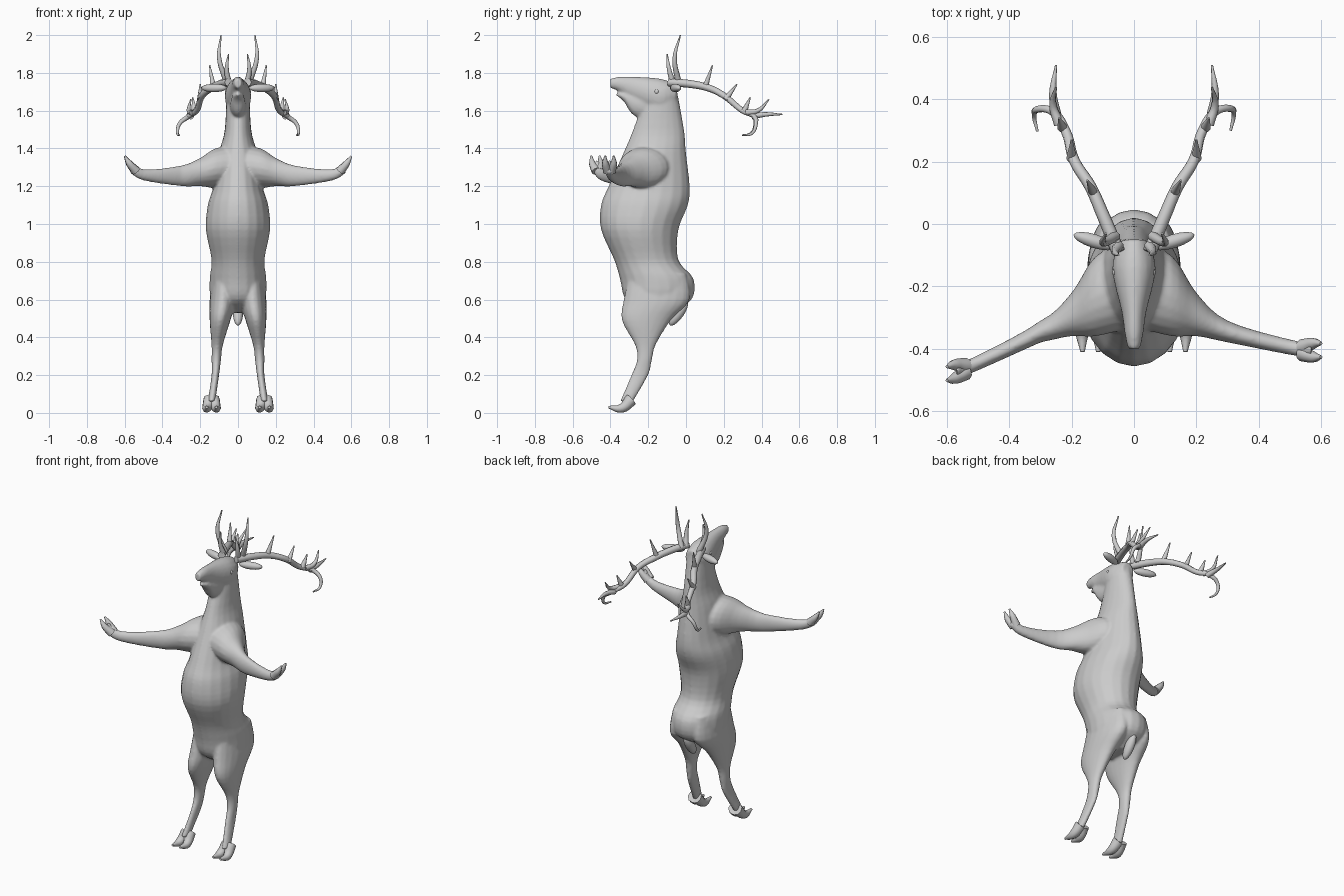
import bpy
import bmesh
from math import cos, sin, sqrt, tau
from mathutils import Vector

cube = bpy.data.objects.get("Cube")
if cube:
    bpy.data.objects.remove(cube, do_unlink=True)

grey = bpy.data.materials.new("plain_grey")
grey.use_nodes = True
grey.diffuse_color = (.6, .6, .6, 1)
grey.node_tree.nodes["Principled BSDF"].inputs["Base Color"].default_value = grey.diffuse_color


def place(point, side):
    """Mirror a point to its side; the right foreleg also reaches further forward."""
    x, y, z = point
    if side < 0:
        y -= max(0, x - .3) / 4
    return Vector((x * side, y, z))


def catmull_rom(before, start, end, after, t):
    """Smooth value between start and end."""
    slope_in = (end - before) / 2
    slope_out = (after - start) / 2
    bend = 3 * (end - start) - 2 * slope_in - slope_out
    twist = slope_in + slope_out - 2 * (end - start)
    return start + t * (slope_in + t * (bend + t * twist))


def refine(rows, steps=4):
    """Add smoothly interpolated cross-sections between the given rows."""
    padded = [rows[0], *rows, rows[-1]]
    result = []
    for group in zip(padded, padded[1:], padded[2:], padded[3:]):
        for step in range(steps):
            result.append([catmull_rom(*values, step / steps) for values in zip(*group)])
    return result + [rows[-1]]


def loft(bm, axis, rows, side=1, sides=20):
    """Rows hold position along the axis, then low and high limits of the other two axes."""
    first, second = [i for i in range(3) if i != axis]
    rings = []
    for position, left, right, low, high in refine(rows):
        ring = []
        for i in range(sides):
            angle = tau * i / sides
            point = Vector()
            point[axis] = position
            point[first] = (left + right + (right - left) * cos(angle)) / 2
            point[second] = (low + high + (high - low) * sin(angle)) / 2
            ring.append(bm.verts.new(place(point, side)))
        rings.append(ring)
    for lower, upper in zip(rings, rings[1:]):
        for i in range(sides):
            j = (i + 1) % sides
            bm.faces.new((lower[i], lower[j], upper[j], upper[i]))
    bm.faces.new(rings[0])
    bm.faces.new(rings[-1])


def finish(bm, name):
    """Turn the bmesh into a smooth grey object."""
    bmesh.ops.recalc_face_normals(bm, faces=bm.faces)
    for face in bm.faces:
        face.smooth = True
    mesh = bpy.data.meshes.new(name)
    bm.to_mesh(mesh)
    bm.free()
    mesh.materials.append(grey)
    obj = bpy.data.objects.new(name, mesh)
    bpy.context.collection.objects.link(obj)
    return obj


def ellipsoid(name, centre, size, side):
    """Smooth egg shape with the given half sizes."""
    bm = bmesh.new()
    bmesh.ops.create_uvsphere(bm, u_segments=16, v_segments=10, radius=1)
    bmesh.ops.scale(bm, verts=bm.verts, vec=size)
    bmesh.ops.translate(bm, verts=bm.verts, vec=place(centre, side))
    return finish(bm, name)


def horn(name, radius, points, side):
    """Curved tube that narrows to a blunt tip."""
    curve = bpy.data.curves.new(name, "CURVE")
    curve.dimensions = "3D"
    curve.bevel_depth = radius
    curve.bevel_resolution = 2
    curve.resolution_u = 6
    curve.use_fill_caps = True
    spline = curve.splines.new("BEZIER")
    spline.bezier_points.add(len(points) - 1)
    for i, (knot, point) in enumerate(zip(spline.bezier_points, points)):
        knot.co = place(point, side)
        knot.radius = max(.2, sqrt(1 - i / (len(points) - 1)))
        knot.handle_left_type = knot.handle_right_type = "AUTO"
    curve.materials.append(grey)
    bpy.context.collection.objects.link(bpy.data.objects.new(name, curve))


def centred(rows):
    """Expand a half width into equal limits either side of the middle."""
    return [(position, -half, half, low, high) for position, half, low, high in rows]


# Torso and neck: height, half width, front, back
torso = centred([
    (.53, .05, -.22, -.08), (.6, .14, -.32, .03), (.71, .15, -.35, .04),
    (.81, .14, -.38, -.04), (.97, .17, -.45, -.04), (1.1, .16, -.45, .01),
    (1.2, .13, -.41, .02), (1.38, .1, -.33, 0), (1.5, .07, -.28, -.01), (1.72, .06, -.2, -.05)])

# Head: depth, half width, underside, top
skull = centred([
    (-.4, .02, 1.72, 1.77), (-.35, .03, 1.7, 1.78), (-.28, .04, 1.65, 1.78),
    (-.14, .07, 1.58, 1.77), (-.05, .04, 1.64, 1.74)])
jaw = centred([
    (-.37, .01, 1.68, 1.69), (-.33, .03, 1.65, 1.7), (-.27, .04, 1.57, 1.7),
    (-.13, .05, 1.55, 1.7)])

# Hind leg: height, inner, outer, front, back
hind_leg = [
    (.06, .12, .16, -.35, -.28), (.2, .1, .14, -.29, -.2), (.28, .09, .14, -.26, -.18),
    (.36, .08, .14, -.27, -.16), (.49, .04, .15, -.34, -.08), (.6, .01, .15, -.33, .02),
    (.74, .02, .13, -.3, 0)]

# Foreleg: distance out, front, back, underside, top
foreleg = [
    (0, -.33, -.06, 1.2, 1.42), (.12, -.36, -.1, 1.19, 1.4), (.2, -.36, -.22, 1.2, 1.35),
    (.3, -.38, -.31, 1.2, 1.31), (.5, -.42, -.37, 1.23, 1.29), (.57, -.43, -.38, 1.27, 1.34)]

# Body skin: all limbs fused into one smooth surface
bm = bmesh.new()
loft(bm, 2, torso)
loft(bm, 1, skull)
loft(bm, 1, jaw)
for side in (1, -1):
    loft(bm, 2, hind_leg, side)
    loft(bm, 0, foreleg, side)
body = finish(bm, "body")
fuse = body.modifiers.new("fuse", "REMESH")
fuse.mode = "VOXEL"
fuse.voxel_size = .008
fuse.use_smooth_shade = True
relax = body.modifiers.new("relax", "SMOOTH")
relax.factor = .5
relax.iterations = 5

# Antler: the long swept beam and the tines that branch from it
antler_beam = [
    (.05, -.09, 1.75), (.1, .03, 1.74), (.14, .12, 1.72), (.19, .2, 1.68), (.22, .3, 1.6),
    (.26, .36, 1.57), (.31, .37, 1.53), (.32, .35, 1.48), (.31, .3, 1.47)]
antler_tines = {
    "brow": [(.05, -.07, 1.75), (.06, -.09, 1.82), (.05, -.1, 1.9)],
    "tall": [(.06, -.04, 1.75), (.1, -.06, 1.88), (.09, -.03, 2)],
    "middle": [(.13, .1, 1.72), (.15, .14, 1.84)],
    "upper": [(.2, .21, 1.66), (.2, .27, 1.74)],
    "short": [(.23, .31, 1.6), (.24, .34, 1.67)],
    "crown": [(.24, .32, 1.59), (.26, .38, 1.6), (.25, .44, 1.66)],
    "end": [(.25, .35, 1.57), (.26, .42, 1.58), (.25, .51, 1.58)],
}

for side, label in ((1, "left"), (-1, "right")):
    horn(f"{label}_antler_beam", .022, antler_beam, side)
    for tine, points in antler_tines.items():
        horn(f"{label}_antler_{tine}_tine", .017, points, side)

    # Leaf-shaped ear and slightly bulging eye
    ear = ellipsoid(f"{label}_ear", (0, 0, 0), (.07, .022, .022), side)
    ear.location = place((.127, -.055, 1.72), side)
    ear.rotation_euler.z = side * .3
    ellipsoid(f"{label}_eye", (.056, -.155, 1.7), (.014, .014, .014), side)

    # Cloven hooves, each with two spread toes
    for toe, spread in (("inner", -1), ("outer", 1)):
        near = .14 + spread * .01
        far = .14 + spread * .025
        horn(f"{label}_hind_hoof_{toe}", .035,
             [(near, -.29, .07), (far, -.34, .025), (far, -.41, .03)], side)
        near = -.405 + spread * .01
        far = -.405 + spread * .022
        horn(f"{label}_front_hoof_{toe}", .026,
             [(.54, near, 1.28), (.575, far, 1.32), (.6, far, 1.36)], side)

# Short tail hanging under the rump
tail = ellipsoid("tail", (0, 0, 0), (.027, .03, .08), 1)
tail.location = (0, -.04, .53)
tail.rotation_euler.x = -.6
